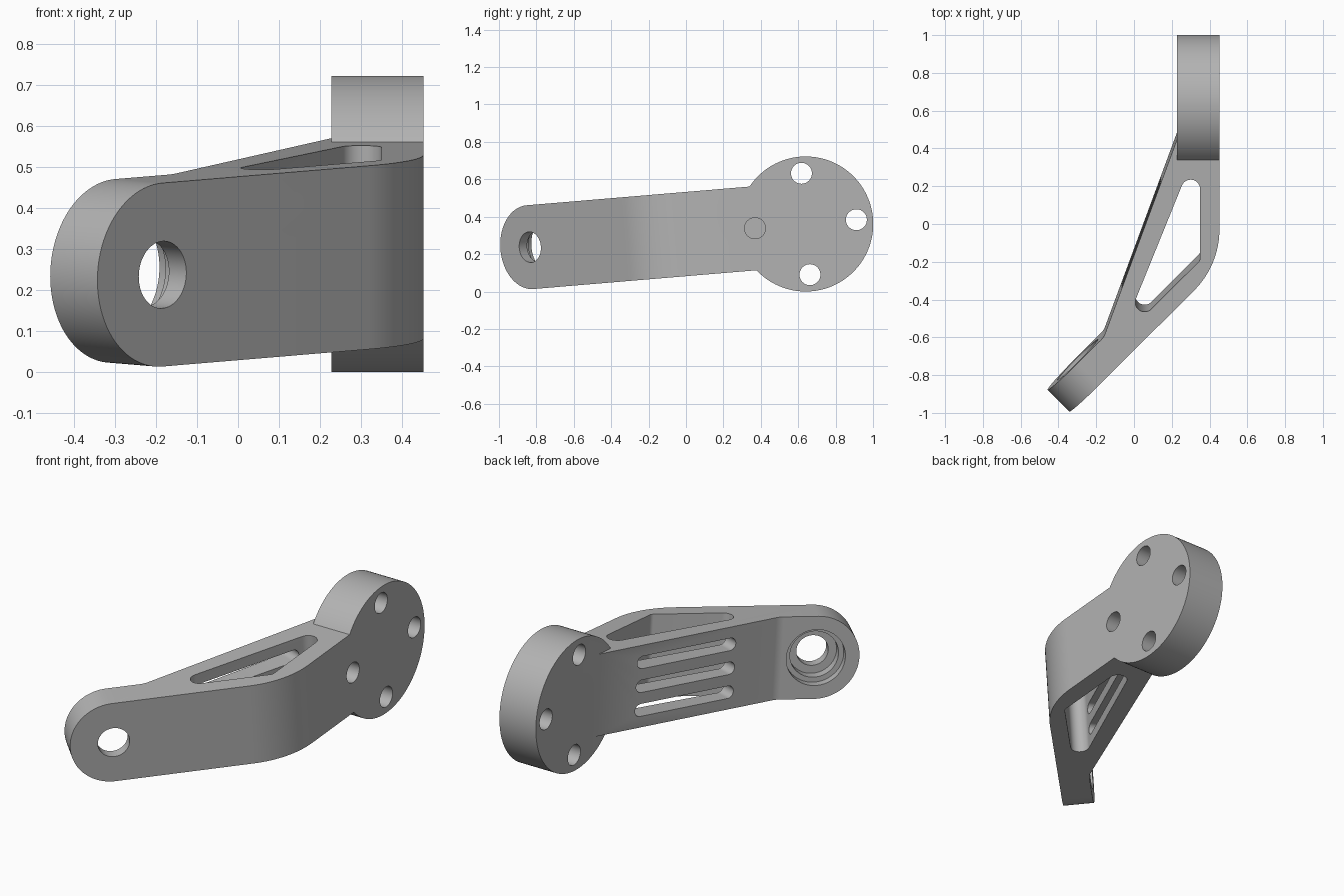
import bpy, bmesh, math
from mathutils import Vector, Matrix

if "Cube" in bpy.data.objects:
    bpy.data.objects.remove(bpy.data.objects["Cube"], do_unlink=True)

grey = bpy.data.materials.new("machined_grey")
grey.use_nodes = True
colour = (0.45, 0.45, 0.45, 1)
grey.diffuse_color = colour
grey.node_tree.nodes["Principled BSDF"].inputs["Base Color"].default_value = colour


def arc(cx, cy, r, start, end, steps):
    return [(cx + r * math.cos(start + (end - start) * i / steps),
             cy + r * math.sin(start + (end - start) * i / steps)) for i in range(steps + 1)]


def circle(r, cx=0, cy=0, n=96):
    return arc(cx, cy, r, 0, math.tau, n)[:-1]


def rounded(corners, steps=16):
    """Fillet a polygon given as (x, y, radius)."""
    out = []
    for i, (x, y, r) in enumerate(corners):
        p = Vector((x, y))
        if r == 0:
            out.append((x, y))
            continue
        a = (Vector(corners[i - 1][:2]) - p).normalized()
        b = (Vector(corners[(i + 1) % len(corners)][:2]) - p).normalized()
        half = a.angle(b) / 2
        c = p + (a + b).normalized() * r / math.sin(half)
        t = r / math.tan(half)
        s, e = p + a * t - c, p + b * t - c
        start = math.atan2(s.y, s.x)
        turn = (math.atan2(e.y, e.x) - start + math.pi) % math.tau - math.pi
        out += arc(c.x, c.y, r, start, start + turn, steps)
    return out


def frame(origin, x_axis, z_axis):
    x, z = Vector(x_axis).normalized(), Vector(z_axis).normalized()
    m = Matrix((x, z.cross(x), z)).transposed().to_4x4()
    m.translation = origin
    return m


def prism(name, points, low, high, matrix=Matrix()):
    bm = bmesh.new()
    face = bm.faces.new([bm.verts.new((x, y, low)) for x, y in points])
    top = bmesh.ops.extrude_face_region(bm, geom=[face])["geom"]
    bmesh.ops.translate(bm, vec=(0, 0, high - low),
                        verts=[v for v in top if isinstance(v, bmesh.types.BMVert)])
    bm.transform(matrix)
    bmesh.ops.recalc_face_normals(bm, faces=bm.faces)
    mesh = bpy.data.meshes.new(name)
    bm.to_mesh(mesh)
    bm.free()
    mesh.materials.append(grey)
    obj = bpy.data.objects.new(name, mesh)
    bpy.context.collection.objects.link(obj)
    return obj


def combine(target, tool, operation="DIFFERENCE"):
    mod = target.modifiers.new("combine", "BOOLEAN")
    mod.operation, mod.object, mod.solver = operation, tool, "EXACT"
    bpy.context.view_layer.objects.active = target
    bpy.ops.object.modifier_apply(modifier=mod.name)
    bpy.data.objects.remove(tool, do_unlink=True)


# Main dimensions, with the disc centre at the origin
left, right = -0.2275 + 0.455, 0.4525
half_height = 0.2245
bend = Vector((-0.16, -1.225, 0))
wall_top = Vector((left, -0.175, 0))

# Bent arm, drawn in plan
arm = prism("bracket_arm", rounded([
    (-0.6, -1.895, 0), (right, right - 1.295, 0.46), (right, -0.175, 0),
    (left, -0.175, 0), (bend.x, bend.y, 0.1), (-0.6, -1.665, 0)]), -0.3, 0.3)

# Round the foot end and trim the arm to height
foot = frame((-0.184, -1.479, 0), (1, 1, 0), (1, -1, 0))
stadium = arc(0, 0, half_height, math.pi / 2, 1.5 * math.pi, 64)
stadium += [(3, -half_height), (3, half_height)]
combine(arm, prism("foot_outline", stadium, -2, 1, foot), "INTERSECT")

# Triangular lightening pocket
combine(arm, prism("pocket", rounded([
    (-0.082, -1.249, 0.05), (0.35, -0.817, 0.03), (0.35, -0.181, 0.05)]), -0.5, 0.5))

# Three slots through the inner wall
wall = wall_top - bend
slot_frame = frame(bend, wall, (wall.y, -wall.x, 0))
r = 0.034
for height in (-0.13, 0, 0.13):
    slot = arc(0.3, height, r, math.pi / 2, 1.5 * math.pi, 16)
    slot += arc(0.84, height, r, -math.pi / 2, math.pi / 2, 16)
    combine(arm, prism("slot", slot, -0.1, 0.13, slot_frame))

# Stepped bore in the foot: (radius, depth from the front face)
for radius, depth in ((0.082, 0.1), (0.125, -0.06), (0.152, -0.115)):
    combine(arm, prism("bore", circle(radius), -0.25, depth, foot))

# Mounting disc with centre bore and four bolt holes
side = frame((0, 0, 0), (0, 1, 0), (1, 0, 0))
combine(arm, prism("disc", circle(0.361, n=160), left, right, side), "UNION")
combine(arm, prism("centre_bore", circle(0.138), 0, 1, side))
for k in range(4):
    a = k * math.pi / 2
    start = left + 0.002 if k == 2 else 0
    hole = circle(0.056, 0.272 * math.cos(a), 0.272 * math.sin(a), 48)
    combine(arm, prism("bolt_hole", hole, start, 1, side))

# Tilt into the final pose
arm.data.transform(Matrix.Translation((0, 0.64, 0.361)) @ Matrix.Rotation(math.radians(4.8), 4, "X"))
arm.name = "bracket"
bpy.ops.object.select_all(action="DESELECT")
arm.select_set(True)
bpy.context.view_layer.objects.active = arm
bpy.ops.object.shade_smooth_by_angle(angle=math.radians(30))
